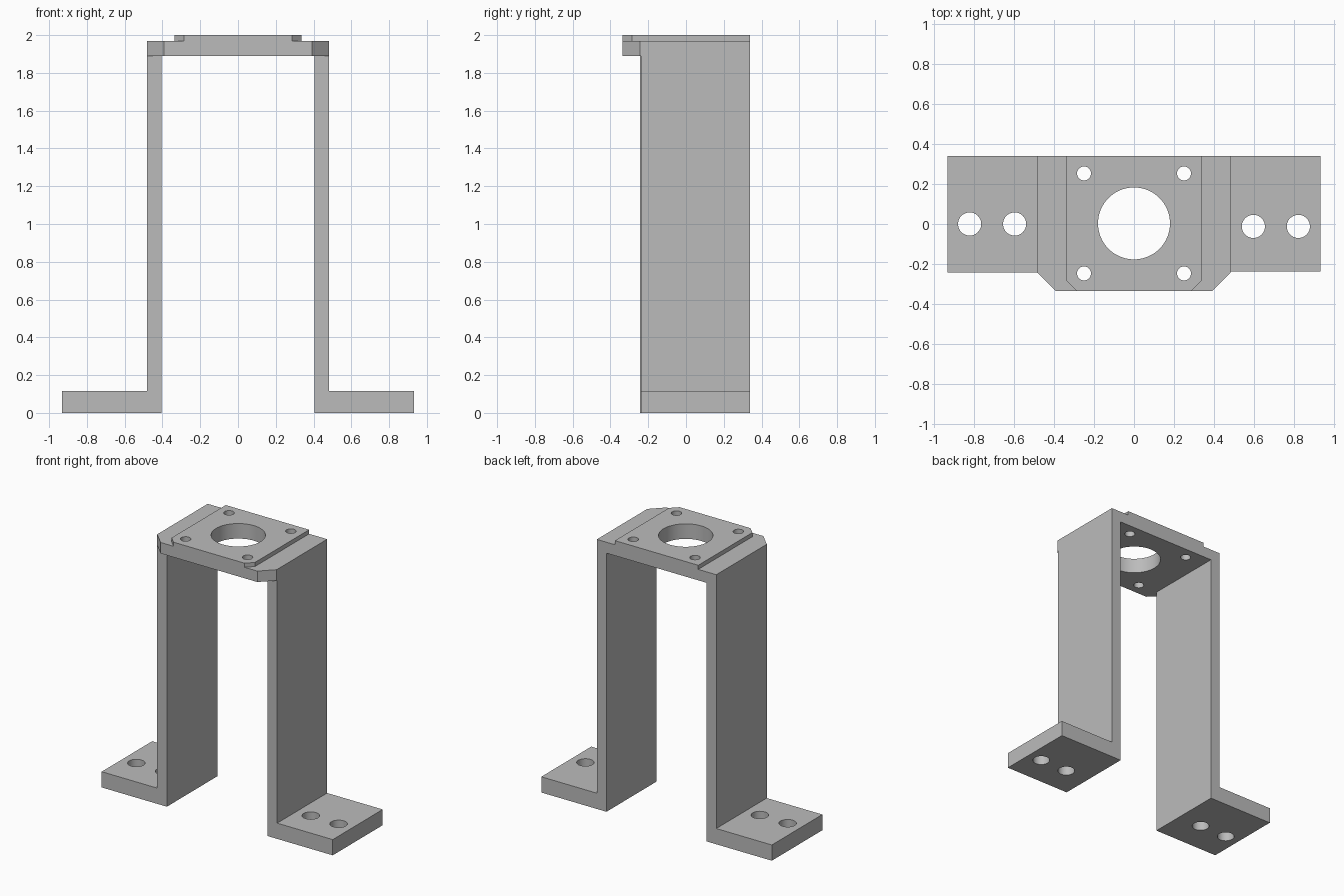
import bpy
import bmesh
from mathutils import Vector

cube = bpy.data.objects.get("Cube")
if cube:
    bpy.data.objects.remove(cube, do_unlink=True)

grey = bpy.data.materials.new("plain grey")
grey.use_nodes = True
colour = (0.5, 0.5, 0.5, 1)
grey.diffuse_color = colour
grey.node_tree.nodes["Principled BSDF"].inputs["Base Color"].default_value = colour

BACK = 0.34
FRONT = -0.335
PLATE_BOTTOM, PLATE_TOP, PAD_TOP = 1.89, 1.97, 2.0


def finish(name, bm):
    bmesh.ops.recalc_face_normals(bm, faces=bm.faces)
    mesh = bpy.data.meshes.new(name)
    bm.to_mesh(mesh)
    bm.free()
    mesh.materials.append(grey)
    obj = bpy.data.objects.new(name, mesh)
    bpy.context.collection.objects.link(obj)
    return obj


def prism(name, points, offset):
    """Extrude a closed outline along an offset."""
    bm = bmesh.new()
    face = bm.faces.new([bm.verts.new(p) for p in points])
    extruded = bmesh.ops.extrude_face_region(bm, geom=[face])["geom"]
    verts = [v for v in extruded if isinstance(v, bmesh.types.BMVert)]
    bmesh.ops.translate(bm, verts=verts, vec=Vector(offset))
    return finish(name, bm)


def chamfered_plate(name, half_width, chamfer, bottom, top):
    """Plate with its two front corners cut off."""
    w, c = half_width, chamfer
    outline = [(-w, BACK), (w, BACK), (w, FRONT + c), (w - c, FRONT),
               (c - w, FRONT), (-w, FRONT + c)]
    return prism(name, [(x, y, bottom) for x, y in outline], (0, 0, top - bottom))


def leg(name, side, front):
    """Upright with an outward foot, as one L-shaped profile."""
    inner, outer, toe, foot = 0.405, 0.483, 0.932, 0.115
    profile = [(inner, 0), (toe, 0), (toe, foot), (outer, foot),
               (outer, PLATE_BOTTOM), (inner, PLATE_BOTTOM)]
    return prism(name, [(side * x, BACK, z) for x, z in profile],
                 (0, front - BACK, 0))


def hole_cutter(x, y, radius, bottom, top, sides):
    bm = bmesh.new()
    bmesh.ops.create_cone(bm, cap_ends=True, segments=sides, radius1=radius,
                          radius2=radius, depth=top - bottom)
    bmesh.ops.translate(bm, verts=bm.verts, vec=(x, y, (top + bottom) / 2))
    cutter = finish("hole_cutter", bm)
    cutter.hide_render = True
    return cutter


def combine(target, tool, operation):
    """Apply a boolean and discard the tool."""
    mod = target.modifiers.new("boolean", "BOOLEAN")
    mod.operation, mod.solver, mod.object = operation, "EXACT", tool
    graph = bpy.context.evaluated_depsgraph_get()
    result = bpy.data.meshes.new_from_object(target.evaluated_get(graph))
    target.modifiers.clear()
    target.data = result
    bpy.data.objects.remove(tool, do_unlink=True)


# Solid body: top plate, raised pad and two legs fused together
bracket = chamfered_plate("mounting_bracket", 0.483, 0.092, PLATE_BOTTOM, PLATE_TOP)
parts = [chamfered_plate("raised_pad", 0.337, 0.05, PLATE_TOP, PAD_TOP),
         leg("right_leg", -1, -0.243), leg("left_leg", 1, -0.237)]
for part in parts:
    combine(bracket, part, "UNION")

# Central bore and four screw holes through the top
cutters = [hole_cutter(0, 0.003, 0.18, 1.8, 2.1, 64)]
for x in (-0.25, 0.25):
    for y in (-0.247, 0.253):
        cutters.append(hole_cutter(x, y, 0.035, 1.8, 2.1, 32))

# Two bolt holes through each foot
for x, y in ((-0.822, 0), (-0.597, 0), (0.597, -0.012), (0.822, -0.012)):
    cutters.append(hole_cutter(x, y, 0.058, -0.1, 0.2, 40))
for cutter in cutters:
    combine(bracket, cutter, "DIFFERENCE")

# Smooth hole walls, crisp edges
bpy.ops.object.select_all(action="DESELECT")
bracket.select_set(True)
bpy.context.view_layer.objects.active = bracket
bpy.ops.object.shade_smooth_by_angle()
